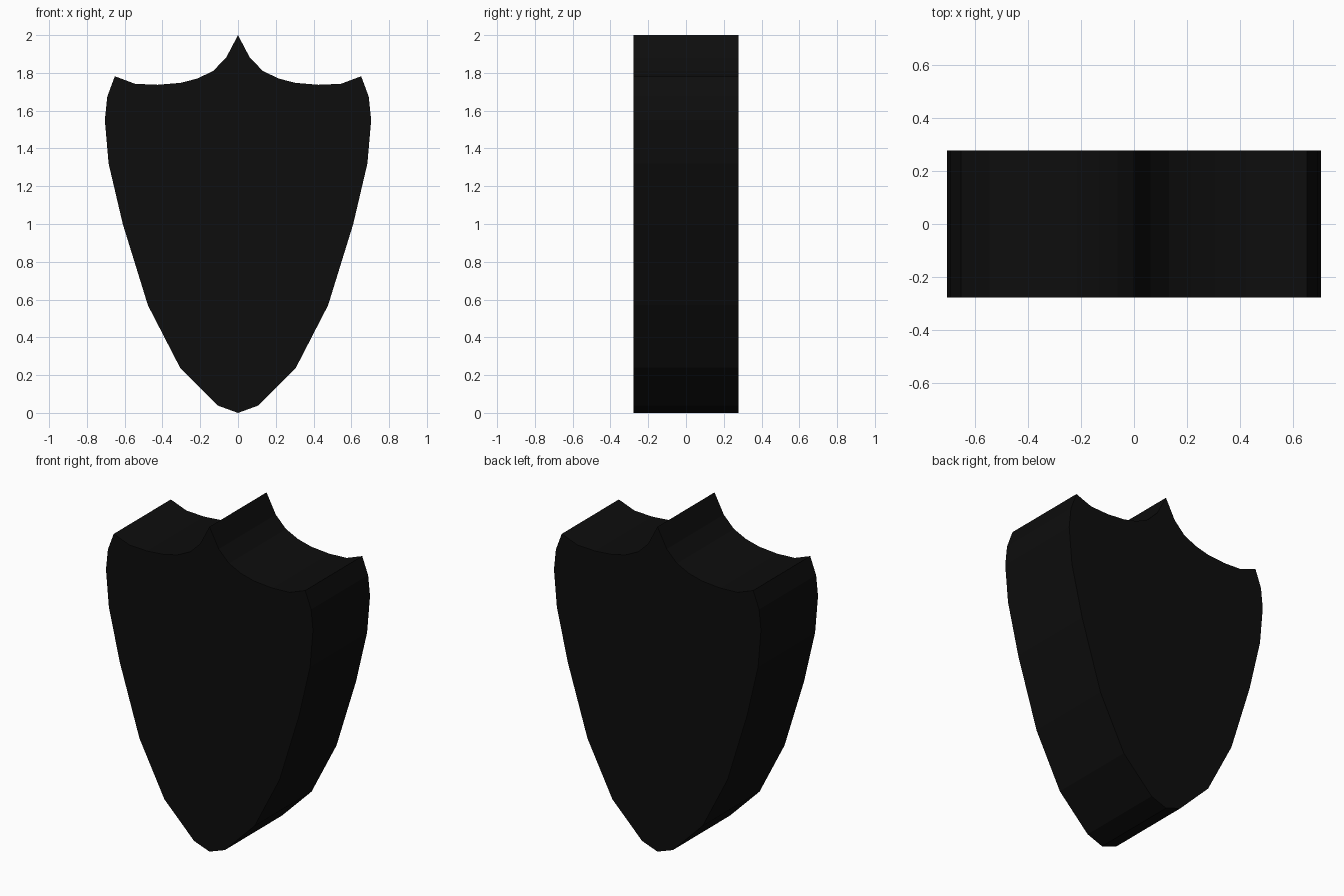
import bpy, bmesh

if "Cube" in bpy.data.objects:
    bpy.data.objects.remove(bpy.data.objects["Cube"])

# Right half of the shield outline (x, z), from top peak to bottom tip
half = [(0, 2.0), (0.063, 1.88), (0.132, 1.81), (0.215, 1.77), (0.305, 1.747),
        (0.425, 1.737), (0.545, 1.742), (0.652, 1.782), (0.692, 1.675),
        (0.705, 1.55), (0.685, 1.32), (0.61, 1.0), (0.477, 0.57),
        (0.307, 0.24), (0.105, 0.038), (0, 0)]
outline = half + [(-x, z) for x, z in reversed(half[1:-1])]
DEPTH = 0.555

# Shield: mirrored outline extruded front to back
bm = bmesh.new()
face = bm.faces.new([bm.verts.new((x, -DEPTH / 2, z)) for x, z in outline])
ext = bmesh.ops.extrude_face_region(bm, geom=[face], use_keep_orig=True)
back = [v for v in ext["geom"] if isinstance(v, bmesh.types.BMVert)]
bmesh.ops.translate(bm, verts=back, vec=(0, DEPTH, 0))
bmesh.ops.recalc_face_normals(bm, faces=bm.faces)
mesh = bpy.data.meshes.new("shield")
bm.to_mesh(mesh)
bm.free()
shield = bpy.data.objects.new("shield", mesh)
bpy.context.collection.objects.link(shield)

# Near-black finish
black = bpy.data.materials.new("black")
black.diffuse_color = (0.004, 0.004, 0.004, 1)
black.use_nodes = True
black.node_tree.nodes["Principled BSDF"].inputs["Base Color"].default_value = black.diffuse_color
mesh.materials.append(black)
